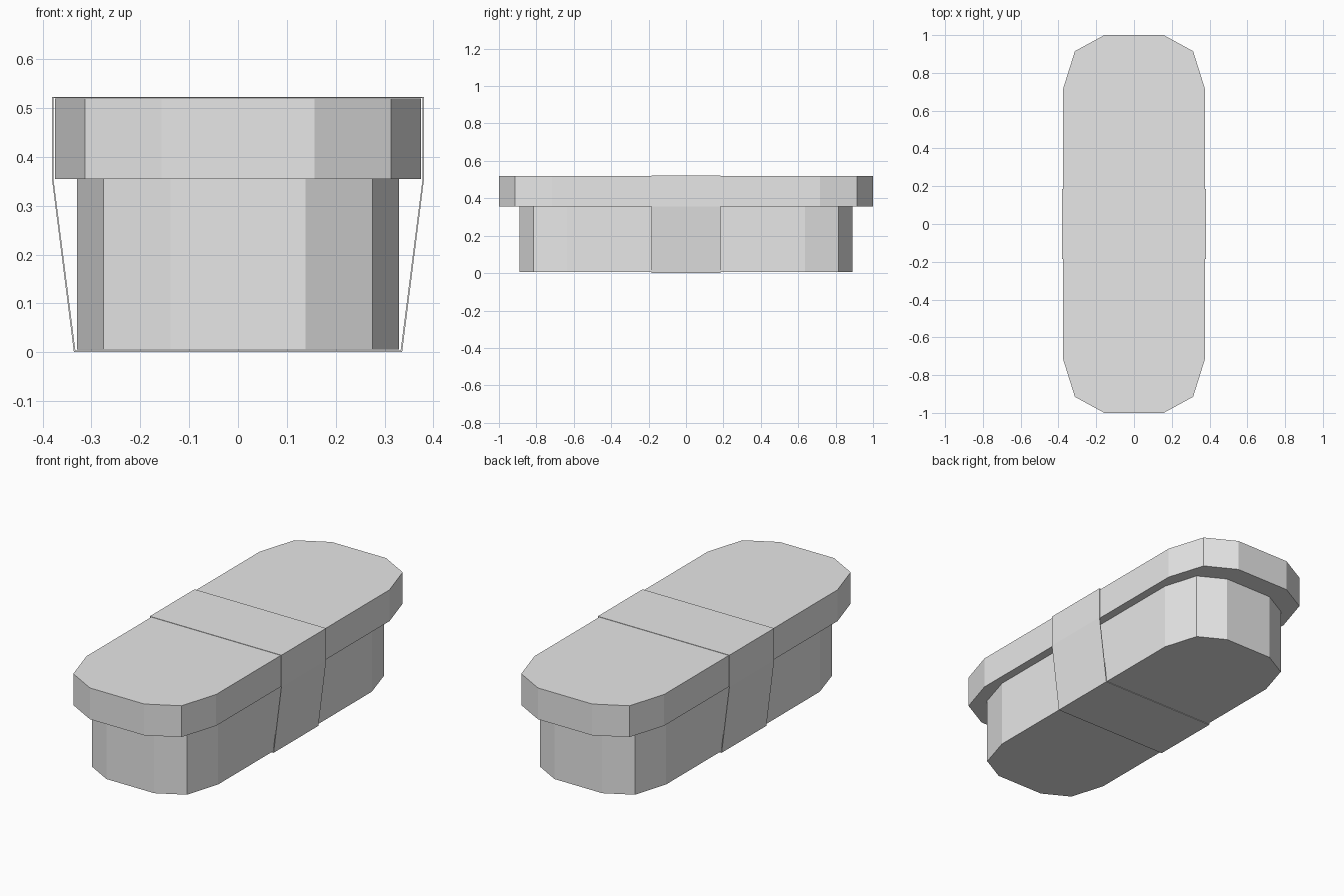
import bpy
import bmesh
from mathutils import Vector

cube = bpy.data.objects.get("Cube")
if cube:
    bpy.data.objects.remove(cube, do_unlink=True)

grey = bpy.data.materials.new("light_grey")
grey.use_nodes = True
grey.diffuse_color = (0.8, 0.8, 0.8, 1)
grey.node_tree.nodes["Principled BSDF"].inputs["Base Color"].default_value = (0.8, 0.8, 0.8, 1)


def finish(name, bm):
    bmesh.ops.recalc_face_normals(bm, faces=bm.faces)
    mesh = bpy.data.meshes.new(name)
    bm.to_mesh(mesh)
    bm.free()
    mesh.materials.append(grey)
    obj = bpy.data.objects.new(name, mesh)
    bpy.context.collection.objects.link(obj)
    return obj


def rounded_slab(name, corner, bottom, top):
    """Extrude a long plan whose four corners are cut by the same facets."""
    back = corner + [(-x, y) for x, y in reversed(corner)]
    plan = back + [(-x, -y) for x, y in back]
    bm = bmesh.new()
    face = bm.faces.new([bm.verts.new((x, y, bottom)) for x, y in plan])
    up = bmesh.ops.extrude_face_region(bm, geom=[face], use_keep_orig=True)
    moved = [v for v in up["geom"] if isinstance(v, bmesh.types.BMVert)]
    bmesh.ops.translate(bm, verts=moved, vec=Vector((0, 0, top - bottom)))
    return finish(name, bm)


def wrapped_band(name, outer, inner, half_width):
    """Closed thin strip around the middle, open at its front and back."""
    bm = bmesh.new()
    loops = []
    for half in (outer, inner):
        section = half + [(-x, z) for x, z in reversed(half)]
        for y in (-half_width, half_width):
            loops.append([bm.verts.new((x, y, z)) for x, z in section])
    of, ob, nf, nb = loops
    count = len(of)
    for a, b in ((of, ob), (ob, nb), (nb, nf), (nf, of)):
        for i in range(count):
            j = (i + 1) % count
            bm.faces.new((a[i], a[j], b[j], b[i]))
    return finish(name, bm)


# Lower body
rounded_slab("box_base", [(0.33, 0.635), (0.275, 0.815), (0.138, 0.89)], 0.005, 0.355)

# Overhanging lid
rounded_slab("box_lid", [(0.375, 0.717), (0.313, 0.915), (0.157, 1.0)], 0.355, 0.519)

# Thin paper band round the lid and base
wrapped_band(
    "wrap_band",
    [(0.336, 0.0), (0.381, 0.355), (0.381, 0.523)],
    [(0.333, 0.003), (0.378, 0.355), (0.378, 0.521)],
    0.185,
)
